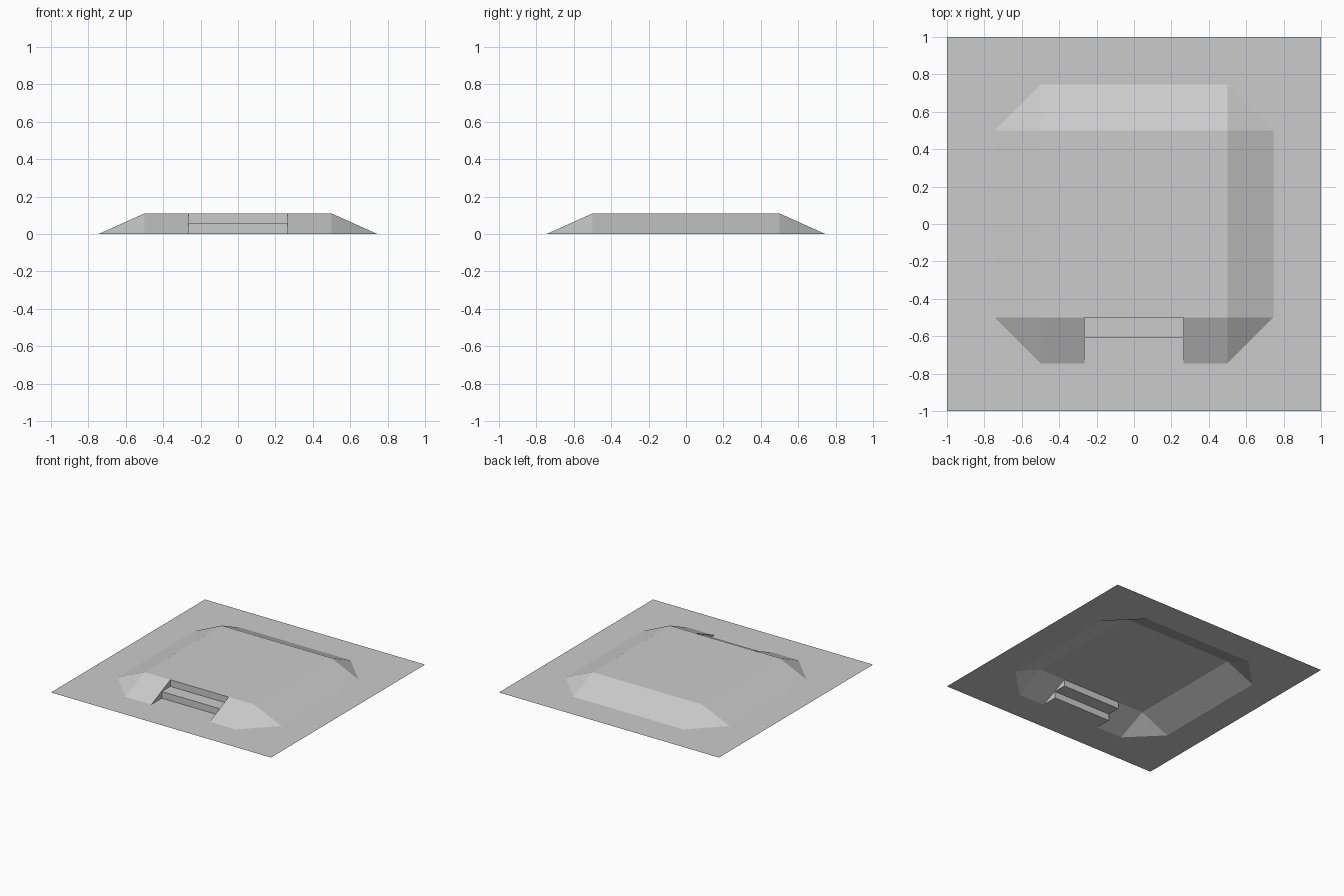
import bpy
import bmesh
from mathutils import Matrix, Vector

cube = bpy.data.objects.get("Cube")
if cube:
    bpy.data.objects.remove(cube, do_unlink=True)

TOP = 0.5       # half width of the raised deck
FOOT = 0.745    # half width at the foot of the slopes
EDGE = 1.0      # half width of the ground
H = 0.11        # deck height
GAP = 0.265     # half width of the stairwell
STEP_Y = -0.61  # front of the step
STEP_Z = H / 2

grey = bpy.data.materials.new("plain grey")
grey.use_nodes = True
colour = (0.6, 0.6, 0.6, 1)
grey.diffuse_color = colour
grey.node_tree.nodes["Principled BSDF"].inputs["Base Color"].default_value = colour


def make_part(name, faces):
    """Build a flat-shaded sheet from (points, facing direction) pairs."""
    bm = bmesh.new()
    for points, facing in faces:
        face = bm.faces.new([bm.verts.new(p) for p in points])
        face.normal_update()
        if face.normal.dot(Vector(facing)) < 0:
            face.normal_flip()
    bmesh.ops.remove_doubles(bm, verts=bm.verts, dist=0.0001)
    mesh = bpy.data.meshes.new(name)
    bm.to_mesh(mesh)
    bm.free()
    mesh.materials.append(grey)
    obj = bpy.data.objects.new(name, mesh)
    bpy.context.collection.objects.link(obj)


UP, FRONT = (0, 0, 1), (0, -1, 0)
ground, mound, steps = [], [], []

# Four sides: ground border, chamfered corners and slopes
for i in range(4):
    turn = Matrix.Rotation(i * 1.5707963, 3, "Z")

    def add(part, *points):
        part.append(([turn @ Vector(p) for p in points], UP))

    add(ground, (-TOP, -FOOT, 0), (-EDGE, -EDGE, 0), (EDGE, -EDGE, 0), (TOP, -FOOT, 0))
    add(ground, (TOP, -FOOT, 0), (EDGE, -EDGE, 0), (FOOT, -TOP, 0))
    add(mound, (TOP, -FOOT, 0), (FOOT, -TOP, 0), (TOP, -TOP, H))
    if i:
        add(mound, (-TOP, -FOOT, 0), (TOP, -FOOT, 0), (TOP, -TOP, H), (-TOP, -TOP, H))

# Raised deck
mound.append(([(-TOP, -TOP, H), (TOP, -TOP, H), (TOP, TOP, H), (-TOP, TOP, H)], UP))

# Front slope and stairwell walls on either side of the gap
slope_z = H * (FOOT + STEP_Y) / (FOOT - TOP)
for s in (-1, 1):
    g, inward = s * GAP, (-s, 0, 0)
    mound.append(([(g, -FOOT, 0), (s * TOP, -FOOT, 0), (s * TOP, -TOP, H), (g, -TOP, H)], UP))
    steps.append(([(g, -FOOT, 0), (g, STEP_Y, 0), (g, STEP_Y, slope_z)], inward))
    steps.append(([(g, STEP_Y, STEP_Z), (g, -TOP, STEP_Z), (g, -TOP, H),
                   (g, STEP_Y, slope_z)], inward))


# Treads and risers
def across(y1, z1, y2, z2, facing):
    steps.append(([(-GAP, y1, z1), (GAP, y1, z1), (GAP, y2, z2), (-GAP, y2, z2)], facing))


across(-FOOT, 0, STEP_Y, 0, UP)
across(STEP_Y, 0, STEP_Y, STEP_Z, FRONT)
across(STEP_Y, STEP_Z, -TOP, STEP_Z, UP)
across(-TOP, STEP_Z, -TOP, H, FRONT)

make_part("ground", ground)
make_part("raised_mound", mound)
make_part("front_steps", steps)
